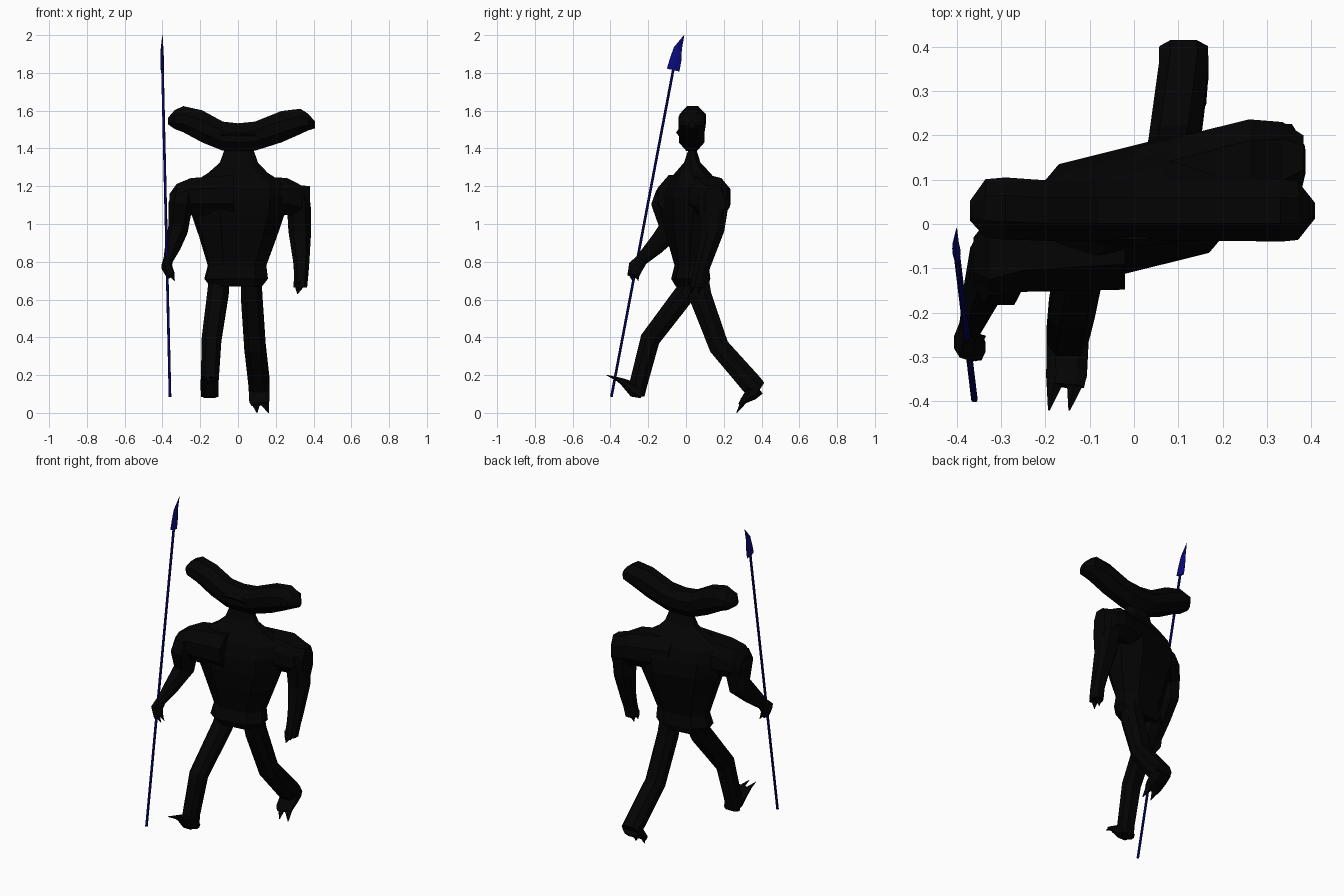
import bpy, bmesh, math
from mathutils import Vector, Matrix


def material(name, color):
    m = bpy.data.materials.new(name)
    m.diffuse_color = color
    return m


black = material("black", (0.001, 0.001, 0.001, 1))
blue = material("blue", (0.003, 0.003, 0.2, 1))

OCTAGON = [(1, .4), (.55, 1), (-.55, 1), (-1, .4), (-1, -.4), (-.55, -1), (.55, -1), (1, -.4)]
ROUND = [(1, .38), (.42, 1), (-.42, 1), (-1, .38), (-1, -.38), (-.42, -1), (.42, -1), (1, -.38)]
DIAMOND = [(1, 0), (0, 1), (-1, 0), (0, -1)]


def loft(name, stations, mat=black, ref=(1, 0, 0), axis=None, section=OCTAGON):
    """Skin sections (x, y, z, half_u, half_v[, twist]) along a path."""
    pts = [Vector(s[:3]) for s in stations]
    bm = bmesh.new()
    rings = []
    for i, s in enumerate(stations):
        if axis:
            t = Vector(axis)
        else:
            t = Vector()
            if i > 0:
                t += (pts[i] - pts[i - 1]).normalized()
            if i < len(pts) - 1:
                t += (pts[i + 1] - pts[i]).normalized()
            t.normalize()
        u = Vector(ref)
        u = (u - t * u.dot(t)).normalized()
        if len(s) > 5:
            u = Matrix.Rotation(math.radians(s[5]), 3, t) @ u
        v = t.cross(u)
        rings.append([bm.verts.new(pts[i] + u * a * s[3] + v * b * s[4]) for a, b in section])
    n = len(section)
    for r0, r1 in zip(rings, rings[1:]):
        for k in range(n):
            bm.faces.new((r0[k], r0[(k + 1) % n], r1[(k + 1) % n], r1[k]))
    bm.faces.new(rings[0][::-1])
    bm.faces.new(rings[-1])
    bmesh.ops.recalc_face_normals(bm, faces=bm.faces)
    me = bpy.data.meshes.new(name)
    bm.to_mesh(me)
    bm.free()
    me.materials.append(mat)
    ob = bpy.data.objects.new(name, me)
    bpy.context.collection.objects.link(ob)
    return ob


def spike(name, base, tip, ru, rv):
    """Pointed finger or toe."""
    return loft(name, [(*base, ru, rv), (*tip, .002, .002)], section=DIAMOND)


# Torso with twisted chest, running up into the neck
loft("torso", [
    (-.01, .03, .67, .135, .075, 8), (-.01, .025, .71, .165, .092, 8),
    (-.005, .03, .78, .152, .080, 8), (0, .03, .93, .20, .114, 11),
    (0, .035, 1.05, .24, .137, 14), (0, .035, 1.14, .255, .138, 14),
    (0, .035, 1.21, .25, .115, 14), (0, .035, 1.27, .155, .080, 10),
    (.005, .033, 1.325, .100, .040, 4), (.005, .034, 1.39, .078, .022, 0),
    (.005, .034, 1.44, .085, .040, 0)], axis=(0, 0, 1))

# Shoulders slope out of the chest, left forward and right back
loft("left_shoulder", [
    (-.02, -.02, 1.15, .128, .11), (-.25, -.045, 1.145, .108, .098),
    (-.325, -.075, 1.125, .090, .087), (-.362, -.08, 1.10, .05, .06)],
    ref=(0, 1, 0), axis=(-1, 0, 0))
loft("right_shoulder", [
    (.0, .06, 1.15, .112, .11), (.26, .128, 1.145, .108, .098),
    (.335, .145, 1.12, .085, .085), (.382, .15, 1.11, .05, .09)],
    ref=(0, 1, 0), axis=(1, 0, 0))

# Wide hammer-shaped head
loft("head", [
    (-.37, .03, 1.545, .022, .018), (-.335, .035, 1.553, .066, .05),
    (-.29, .035, 1.555, .070, .069), (-.19, .03, 1.517, .068, .085),
    (-.08, .03, 1.465, .068, .077), (.0, .03, 1.46, .068, .073),
    (.09, .03, 1.465, .068, .077), (.23, .03, 1.515, .068, .083),
    (.33, .03, 1.543, .070, .067), (.37, .03, 1.54, .066, .045),
    (.408, .03, 1.525, .018, .018)], ref=(0, 1, 0), axis=(1, 0, 0), section=ROUND)
# Low ridge along the front of the head
loft("brow", [(-.09, -.03, 1.475, .012, .02), (.0, -.035, 1.485, .018, .022),
              (.09, -.03, 1.475, .012, .02)], ref=(0, 1, 0), axis=(1, 0, 0), section=DIAMOND)

# Arms: upper arm, elbow, wrist, hand
loft("left_arm", [
    (-.295, -.08, 1.16, .055, .08), (-.305, -.09, 1.10, .064, .093),
    (-.318, -.08, .97, .052, .065),
    (-.345, -.16, .885, .040, .047), (-.37, -.235, .81, .024, .032),
    (-.378, -.265, .775, .028, .04), (-.355, -.28, .725, .022, .03)])
loft("right_arm", [
    (.318, .14, 1.16, .055, .075), (.322, .145, 1.10, .063, .080),
    (.327, .14, .96, .06, .062), (.335, .095, .80, .043, .045),
    (.335, .075, .735, .038, .040), (.33, .06, .665, .036, .040)], axis=(0, 0, 1))
for i, dy in enumerate((-.018, .012)):
    spike(f"left_finger_{i}", (-.358, -.275 + dy, .745), (-.336, -.265 + dy, .70), .02, .017)
    spike(f"right_finger_{i}", (.327, .062 + dy * 1.2, .69), (.315, .05 + dy * 1.4, .63), .035, .022)

# Legs: the left one strides forward, the right one pushes off
loft("left_leg", [
    (-.10, .03, .71, .055, .06), (-.105, .0, .64, .056, .056),
    (-.14, -.19, .39, .052, .052), (-.15, -.25, .16, .047, .048),
    (-.15, -.245, .085, .046, .025)])
loft("left_foot", [
    (-.15, -.23, .095, .046, .02), (-.15, -.27, .12, .047, .04),
    (-.152, -.335, .165, .046, .018), (-.155, -.365, .18, .042, .010)])
loft("right_leg", [
    (.07, .055, .71, .055, .065), (.072, .075, .62, .057, .06),
    (.09, .175, .35, .057, .053), (.112, .345, .155, .056, .058),
    (.112, .392, .125, .055, .042)])
loft("right_foot", [
    (.112, .385, .13, .055, .035), (.112, .345, .10, .055, .036),
    (.113, .305, .065, .053, .018), (.117, .29, .045, .045, .012)])
for i, dx in enumerate((-.023, .023)):
    spike(f"left_toe_{i}", (-.152 + dx, -.34, .17), (-.169 + dx, -.42, .20), .024, .014)
    spike(f"right_toe_{i}", (.116 + dx, .305, .06), (.131 + dx * 1.3, .268, .0), .028, .016)

# Spear: thin shaft and flat pointed blade
loft("spear_shaft", [(-.36, -.395, .085, .007, .007), (-.40, -.065, 1.83, .007, .007)], blue)
loft("spear_blade", [
    (-.40, -.068, 1.815, .009, .034), (-.401, -.055, 1.87, .009, .031),
    (-.402, -.043, 1.93, .007, .022), (-.40, -.01, 2.0, .001, .001)], blue, section=DIAMOND)
